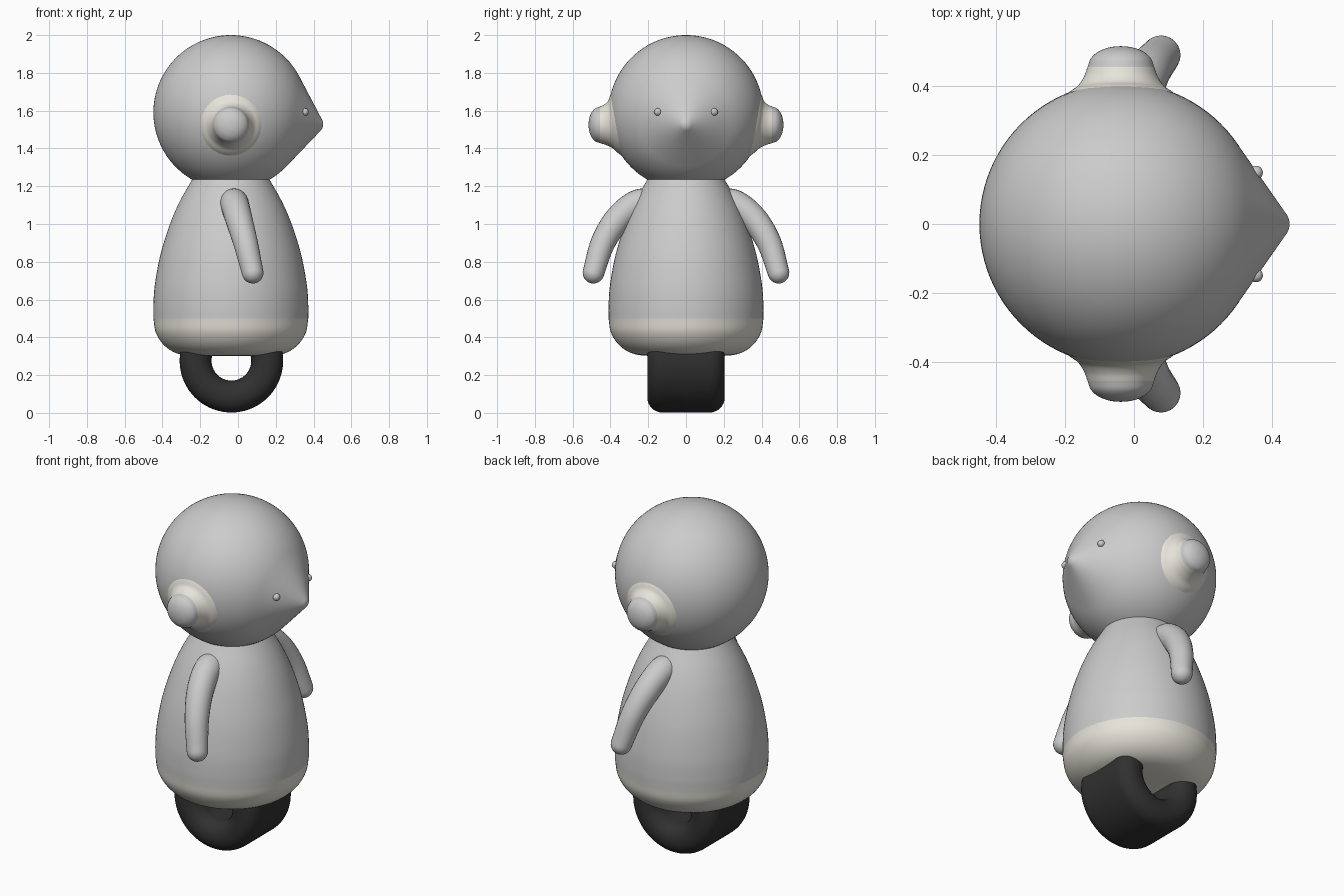
import bpy, bmesh
from math import sin, cos, pi, acos, asin, radians
from mathutils import Vector, Matrix

if "Cube" in bpy.data.objects:
    bpy.data.objects.remove(bpy.data.objects["Cube"])

CX = -0.038  # shared vertical axis of head, body and wheel


def material(name, rgb):
    m = bpy.data.materials.new(name)
    m.diffuse_color = (*rgb, 1)
    m.use_nodes = True
    m.node_tree.nodes["Principled BSDF"].inputs["Base Color"].default_value = m.diffuse_color
    return m


CREAM = material("cream", (0.8, 0.78, 0.7))
RUBBER = material("rubber", (0.03, 0.03, 0.03))


def smooth_path(pts, n=6):
    """Catmull-Rom through points of any dimension."""
    p = [Vector(q) for q in pts]
    p = [2 * p[0] - p[1]] + p + [2 * p[-1] - p[-2]]
    out = []
    for i in range(1, len(p) - 2):
        a, b, c, d = p[i - 1:i + 3]
        for k in range(n):
            t = k / n
            out.append(0.5 * (2 * b + (c - a) * t + (2 * a - 5 * b + 4 * c - d) * t * t
                              + (3 * b - a - 3 * c + d) * t ** 3))
    return out + [p[-2]]


def skin_rings(name, rings, mat=None, loop=False, caps=True):
    """Bridge a list of point rings into one smooth mesh."""
    bm = bmesh.new()
    rows = [[bm.verts.new(v) for v in r] for r in rings]
    n = len(rows[0])
    pairs = list(zip(rows, rows[1:])) + ([(rows[-1], rows[0])] if loop else [])
    for a, b in pairs:
        for i in range(n):
            bm.faces.new((a[i], a[(i + 1) % n], b[(i + 1) % n], b[i]))
    if caps and not loop:
        bm.faces.new(rows[0])
        bm.faces.new(rows[-1])
    bmesh.ops.remove_doubles(bm, verts=bm.verts, dist=1e-5)
    bmesh.ops.recalc_face_normals(bm, faces=bm.faces)
    me = bpy.data.meshes.new(name)
    bm.to_mesh(me)
    bm.free()
    ob = bpy.data.objects.new(name, me)
    bpy.context.collection.objects.link(ob)
    if mat:
        me.materials.append(mat)
    bpy.ops.object.select_all(action='DESELECT')
    ob.select_set(True)
    bpy.context.view_layer.objects.active = ob
    bpy.ops.object.shade_smooth_by_angle(angle=radians(40))
    return ob


def lathe(name, profile, origin, axis=(0, 0, 1), mat=None, n=64, **kw):
    """Spin (radius, height) points around an axis."""
    rot = Vector((0, 0, 1)).rotation_difference(Vector(axis))
    rings = [[Vector(origin) + rot @ Vector((max(r, 0) * cos(2 * pi * i / n),
                                             max(r, 0) * sin(2 * pi * i / n), h))
              for i in range(n)] for r, h in profile]
    return skin_rings(name, rings, mat, **kw)


def tube(name, pts, n=24):
    """Round tube along (x, y, z, radius) points with domed end."""
    path = smooth_path(pts, 8)
    c = [p.to_3d() if len(p) == 3 else Vector(p[:3]) for p in path]
    rad = [p[3] for p in path]
    d_end = (c[-1] - c[-2]).normalized()
    tip, r_end = c[-1].copy(), rad[-1]
    for k in range(1, 9):
        a = k / 8 * pi / 2
        c.append(tip + d_end * r_end * sin(a))
        rad.append(max(r_end * cos(a), 0))
    rings = []
    for i, p in enumerate(c):
        t = (c[min(i + 1, len(c) - 1)] - c[max(i - 1, 0)]).normalized()
        u = t.cross(Vector((1, 0, 0))).normalized()
        v = t.cross(u)
        rings.append([p + rad[i] * (u * cos(2 * pi * j / n) + v * sin(2 * pi * j / n))
                      for j in range(n)])
    return skin_rings(name, rings)


# Head: sphere drawn out into a tangent cone with a rounded nose tip
R, D, TIP = 0.41, 0.505, 0.05
tangent = acos(R / D)
head_profile = [(R * sin(a), -R * cos(a))
                for a in [(pi - tangent) * k / 44 for k in range(45)]]
tip_centre = D - TIP * D / R
head_profile += [(TIP * sin(a), tip_centre + TIP * cos(a))
                 for a in [tangent * (1 - k / 8) for k in range(9)]]
lathe("head", head_profile, (CX, 0, 1.59), (0.5, 0, -0.07), n=96)

# Body with a cream hem
hem = 0.5
lathe("body", smooth_path([(0.205, 1.235), (0.27, 1.12), (0.322, 1.0), (0.372, 0.84),
                           (0.402, 0.68), (0.41, 0.57), (0.41, hem)]),
      (CX, 0, 0), n=96)
lathe("body_hem", smooth_path([(0.41, hem), (0.397, 0.425), (0.355, 0.36),
                               (0.29, 0.317), (0.2, 0.302), (0, 0.3)]),
      (CX, 0, 0), mat=CREAM, n=96, caps=False)

# Single wide wheel with rounded rim and open hub
ri, ro, hw, rc = 0.105, 0.274, 0.205, 0.08
section = []
for sr, sh, start in ((1, 1, 0), (-1, 1, 1), (-1, -1, 2), (1, -1, 3)):
    for k in range(9):
        a = (start + k / 8) * pi / 2
        section.append(((ro - rc if sr > 0 else ri + rc) + rc * cos(a),
                        sh * (hw - rc) + rc * sin(a)))
lathe("wheel", section, (CX + 0.003, 0, 0.276), (0, 1, 0), RUBBER, n=72, loop=True)

# Ears, arms and eyes on both sides
flare = smooth_path([(0.17, 0.362), (0.15, 0.381), (0.125, 0.4), (0.107, 0.428), (0.097, 0.455)])
knob = smooth_path([(0.097, 0.455), (0.086, 0.482), (0.062, 0.502), (0.03, 0.513), (0, 0.516)])
arm = [(-0.025, 0.17, 1.115, 0.072), (-0.018, 0.26, 1.105, 0.075), (0.005, 0.36, 1.025, 0.072),
       (0.04, 0.44, 0.9, 0.065), (0.078, 0.49, 0.742, 0.057)]
for s, side in ((-1, "right"), (1, "left")):
    base = lathe("ear_base_" + side, flare, (CX, 0, 1.525), (0, s, 0), CREAM, caps=False)
    for v in base.data.vertices:  # lean the flare to follow the head
        fall = max(0, (0.455 - abs(v.co.y)) / 0.08)
        v.co.y += s * 0.16 * (v.co.z - 1.525) * fall
    lathe("ear_knob_" + side, knob, (CX, 0, 1.525), (0, s, 0), caps=False)
    tube("arm_" + side, [(x, s * y, z, r) for x, y, z, r in arm])
    lathe("eye_" + side, [(0.02 * sin(pi * k / 12), -0.02 * cos(pi * k / 12)) for k in range(13)],
          (0.354, s * 0.149, 1.593), n=20)
